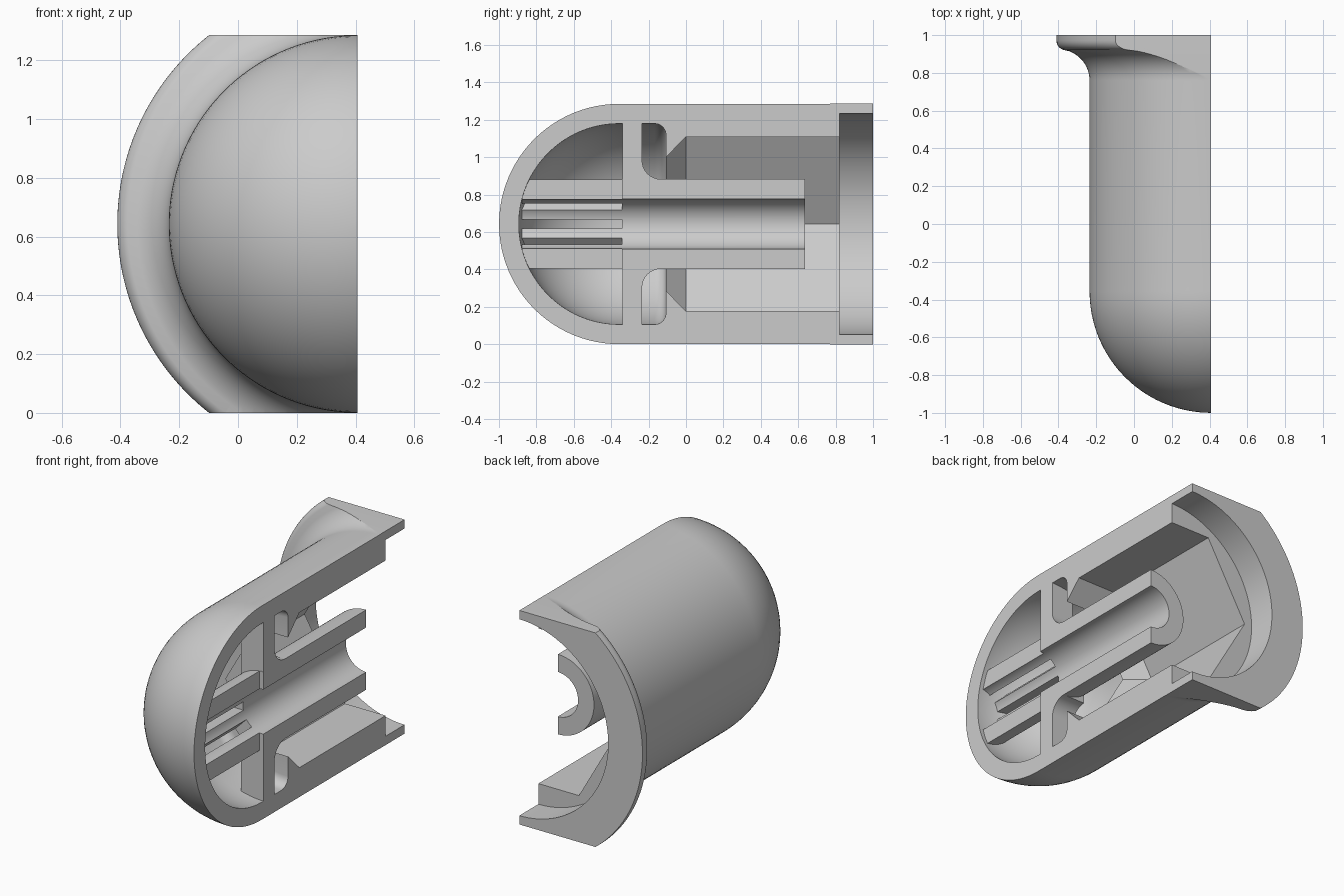
import bpy, bmesh, math
from mathutils import Matrix, Vector

old = bpy.data.objects.get("Cube")
if old:
    bpy.data.objects.remove(old)

CX, CZ = 0.407, 0.643          # long axis of the capsule, parallel to y
NOSE = -0.357                  # centre of the domed nose

GREY = (0.6, 0.6, 0.6, 1)
grey = bpy.data.materials.new("plain grey")
grey.use_nodes = True
grey.diffuse_color = GREY
grey.node_tree.nodes["Principled BSDF"].inputs["Base Color"].default_value = GREY


def finish(name, bm):
    bmesh.ops.recalc_face_normals(bm, faces=bm.faces)
    mesh = bpy.data.meshes.new(name)
    bm.to_mesh(mesh)
    bm.free()
    mesh.materials.append(grey)
    obj = bpy.data.objects.new(name, mesh)
    bpy.context.collection.objects.link(obj)
    return obj


def bridge(bm, a, b):
    """Quads between two closed rings of equal length."""
    for i in range(len(a)):
        bm.faces.new((a[i - 1], a[i], b[i], b[i - 1]))


def revolve(name, profile, steps=96, phase=0.5):
    """Closed solid from (radius, y) points turned about the long axis, with flat ends."""
    bm = bmesh.new()
    rings = []
    for r, y in profile:
        angles = [math.pi + (k + phase) * math.tau / steps for k in range(steps)]
        rings.append([bm.verts.new((CX + r * math.cos(a), y, CZ + r * math.sin(a))) for a in angles])
    for a, b in zip(rings, rings[1:]):
        bridge(bm, a, b)
    bm.faces.new(rings[0])
    bm.faces.new(rings[-1])
    return finish(name, bm)


def rod(name, r, y0, y1):
    return revolve(name, [(r, y0), (r, y1)])


def box(name, lo, hi, turn=0):
    """Box given relative to the long axis, turned about it."""
    bm = bmesh.new()
    bmesh.ops.create_cube(bm, size=1)
    lo, hi = Vector(lo), Vector(hi)
    bm.transform(Matrix.Translation((CX, 0, CZ)) @ Matrix.Rotation(turn, 4, 'Y')
                 @ Matrix.Translation((lo + hi) / 2) @ Matrix.Diagonal((*(hi - lo), 1)))
    return finish(name, bm)


def combine(target, tool, operation):
    mod = target.modifiers.new(operation, 'BOOLEAN')
    mod.operation, mod.object, mod.solver = operation, tool, 'MANIFOLD'
    bpy.context.view_layer.update()
    bpy.context.view_layer.objects.active = target
    bpy.ops.object.modifier_apply(modifier=mod.name)
    bpy.data.objects.remove(tool)


def arc(r, y, radius, a0, a1, n):
    angles = [math.radians(a0 + (a1 - a0) * i / n) for i in range(n + 1)]
    return [(r + radius * math.cos(a), y + radius * math.sin(a)) for a in angles]


# Outer shell with domed nose and flared rim
R = 0.6425
shell = revolve("capsule_shell", arc(0, NOSE, R, -89, 0, 24)
                + arc(R + 0.165, 0.76, 0.165, 180, 110, 10)
                + arc(0.765, 0.972, 0.053, -70, 0, 6) + [(0.818, 1)], 128)
combine(shell, box("rim_trim", (-1, -1.2, -CZ), (1, 1.2, CZ)), 'INTERSECT')

# Nose chamber, hexagonal pocket and round end recess
combine(shell, revolve("nose_chamber", arc(0, NOSE, 0.537, -89, 0, 20)
                       + arc(0.477, -0.167, 0.06, 0, 90, 6)), 'DIFFERENCE')
HEX = 1 / math.cos(math.pi / 6)
combine(shell, revolve("hex_pocket", [(0.314 * HEX, -0.15), (0.466 * HEX, 0),
                                      (0.466 * HEX, 0.9)], 6, 0), 'DIFFERENCE')
combine(shell, rod("end_recess", 0.59, 0.82, 1.1), 'DIFFERENCE')

# Central tube with a filleted cross bar
core = rod("central_tube", 0.24, -0.92, 0.635)
side = [(0.59, -0.34), (0.59, -0.235)] + arc(0.34, -0.135, 0.1, 270, 180, 8)
outline = side + [(-z, y) for z, y in reversed(side)]
bm = bmesh.new()
ends = [[bm.verts.new((CX + x, y, CZ + z)) for z, y in outline] for x in (-0.15, 0.15)]
bridge(bm, *ends)
for end in ends:
    bm.faces.new(end)
combine(core, finish("cross_bar", bm), 'UNION')
combine(core, rod("bore", 0.134, -1.1, 0.8), 'DIFFERENCE')

# Eight slots split the front of the tube into fingers
for i in range(8):
    combine(core, box("slot", (-0.025, -1.1, 0.05), (0.025, -0.342, 0.35), i * math.tau / 8), 'DIFFERENCE')
combine(shell, core, 'UNION')

# Lengthwise section just beside the axis
combine(shell, box("section_cut", (0.0004, -1.5, -1.5), (1.5, 1.5, 1.5)), 'DIFFERENCE')

bpy.ops.object.select_all(action='DESELECT')
shell.select_set(True)
bpy.context.view_layer.objects.active = shell
bpy.ops.object.shade_smooth_by_angle(angle=math.radians(25))
